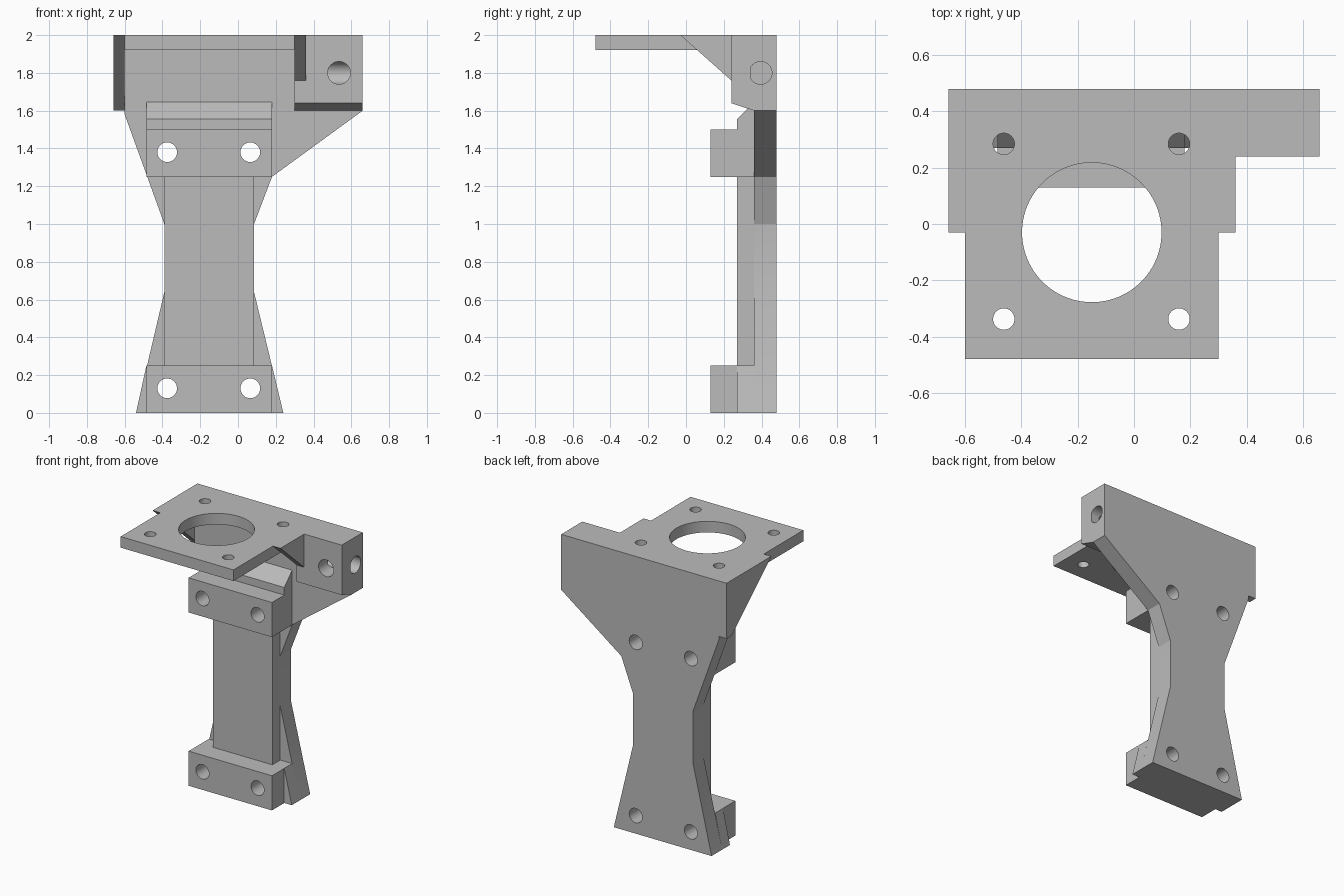
import bpy
import bmesh
from math import radians
from mathutils import Matrix, Vector

old = bpy.data.objects.get("Cube")
if old:
    bpy.data.objects.remove(old, do_unlink=True)

grey = bpy.data.materials.new("light_grey")
grey.use_nodes = True
colour = (0.5, 0.5, 0.5, 1)
grey.diffuse_color = colour
grey.node_tree.nodes["Principled BSDF"].inputs["Base Color"].default_value = colour


def finish(name, bm):
    bmesh.ops.recalc_face_normals(bm, faces=bm.faces)
    mesh = bpy.data.meshes.new(name)
    bm.to_mesh(mesh)
    bm.free()
    mesh.materials.append(grey)
    obj = bpy.data.objects.new(name, mesh)
    bpy.context.collection.objects.link(obj)
    return obj


def extrude(name, axis, profile, start, end):
    """Extrude a 2D profile along an axis; the profile uses the other two axes in order."""
    bm = bmesh.new()
    verts = []
    for p in profile:
        co = list(p)
        co.insert("xyz".index(axis), start)
        verts.append(bm.verts.new(co))
    face = bm.faces.new(verts)
    ext = bmesh.ops.extrude_face_region(bm, geom=[face])
    step = Vector([end - start if a == axis else 0 for a in "xyz"])
    bmesh.ops.translate(bm, vec=step, verts=[v for v in ext["geom"] if isinstance(v, bmesh.types.BMVert)])
    return finish(name, bm)


def rect(a, b, c, d):
    return [(a, c), (b, c), (b, d), (a, d)]


def drill(parts, axis, centre, radius, length, flat=None, sides=48):
    """Cut a round hole through parts; flat limits the hole on its front (-y) side."""
    bm = bmesh.new()
    bmesh.ops.create_cone(bm, cap_ends=True, segments=sides, radius1=radius, radius2=radius, depth=length)
    turn = {"x": Matrix.Rotation(radians(90), 3, "Y"),
            "y": Matrix.Rotation(radians(90), 3, "X"), "z": Matrix.Identity(3)}[axis]
    bmesh.ops.rotate(bm, matrix=turn, verts=bm.verts)
    bmesh.ops.translate(bm, vec=centre, verts=bm.verts)
    if flat is not None:
        cut = bmesh.ops.bisect_plane(bm, geom=bm.verts[:] + bm.edges[:] + bm.faces[:],
                                     plane_co=(0, flat, 0), plane_no=(0, -1, 0), clear_outer=True)
        bmesh.ops.holes_fill(bm, edges=[e for e in cut["geom_cut"] if isinstance(e, bmesh.types.BMEdge)])
    cutter = finish("hole_cutter", bm)
    cutter.hide_render = True
    for part in parts:
        mod = part.modifiers.new("hole", "BOOLEAN")
        mod.operation = "DIFFERENCE"
        mod.solver = "EXACT"
        mod.object = cutter
        bpy.context.view_layer.update()
        mesh = bpy.data.meshes.new_from_object(part.evaluated_get(bpy.context.evaluated_depsgraph_get()))
        part.modifiers.clear()
        part.data = mesh
    bpy.data.objects.remove(cutter, do_unlink=True)


# Waisted back plate
back_plate = extrude("back_plate", "y", [
    (-0.54, 0), (0.24, 0), (0.085, 0.64), (0.085, 1.0), (0.18, 1.25), (0.66, 1.6),
    (0.66, 2), (-0.60, 2), (-0.60, 1.58), (-0.39, 1.0), (-0.39, 0.64)], 0.36, 0.48)

# Foot, shaft and upper clamp in front of the plate
LEFT, RIGHT = -0.485, 0.18
foot_flange = extrude("foot_flange", "y", [(-0.54, 0), (0.24, 0), (RIGHT, 0.25), (LEFT, 0.25)], 0.27, 0.36)
foot_block = extrude("foot_block", "y", rect(LEFT, RIGHT, 0, 0.25), 0.13, 0.27)
shaft = extrude("shaft", "y", rect(-0.39, 0.085, 0.25, 1.25), 0.27, 0.36)
upper_block = extrude("upper_block", "x", [
    (0.13, 1.25), (0.36, 1.25), (0.36, 1.645), (0.27, 1.555), (0.27, 1.5), (0.13, 1.5)], LEFT, RIGHT)

# Top mounting plate and its side gussets
top_plate = extrude("top_plate", "z", rect(-0.60, 0.30, -0.48, 0.36), 1.92, 2)
extrude("right_gusset", "x", [(-0.03, 2), (0.42, 1.6), (0.48, 1.6), (0.48, 2)], -0.66, -0.60)
extrude("left_gusset", "x", [(-0.03, 2), (0.24, 1.76), (0.24, 2)], 0.30, 0.36)

# Side block
side_block = extrude("side_block", "x", [(0.24, 2), (0.24, 1.64), (0.36, 1.6), (0.36, 2)], 0.30, 0.66)

# Screw holes through the column
for x in (-0.375, 0.065):
    drill([back_plate, foot_flange, foot_block], "y", (x, 0.3, 0.13), 0.052, 1)
    drill([back_plate, upper_block], "y", (x, 0.3, 1.38), 0.052, 1)

# Large opening and four screw holes in the top plate
drill([top_plate], "z", (-0.15, -0.03, 1.95), 0.248, 0.4, sides=96)
for x in (-0.463, 0.16):
    for y in (-0.338, 0.285):
        drill([top_plate], "z", (x, y, 1.95), 0.038, 0.4)

# Crossing blind holes in the side block
drill([side_block, back_plate], "x", (0.60, 0.395, 1.8), 0.06, 0.36, flat=0.342)
drill([side_block, back_plate], "y", (0.535, 0.295, 1.8), 0.06, 0.2)

# Smooth hole walls with sharp edges elsewhere
for obj in bpy.context.scene.objects:
    obj.select_set(obj.type == "MESH")
bpy.context.view_layer.objects.active = back_plate
bpy.ops.object.shade_smooth_by_angle(angle=radians(15))
